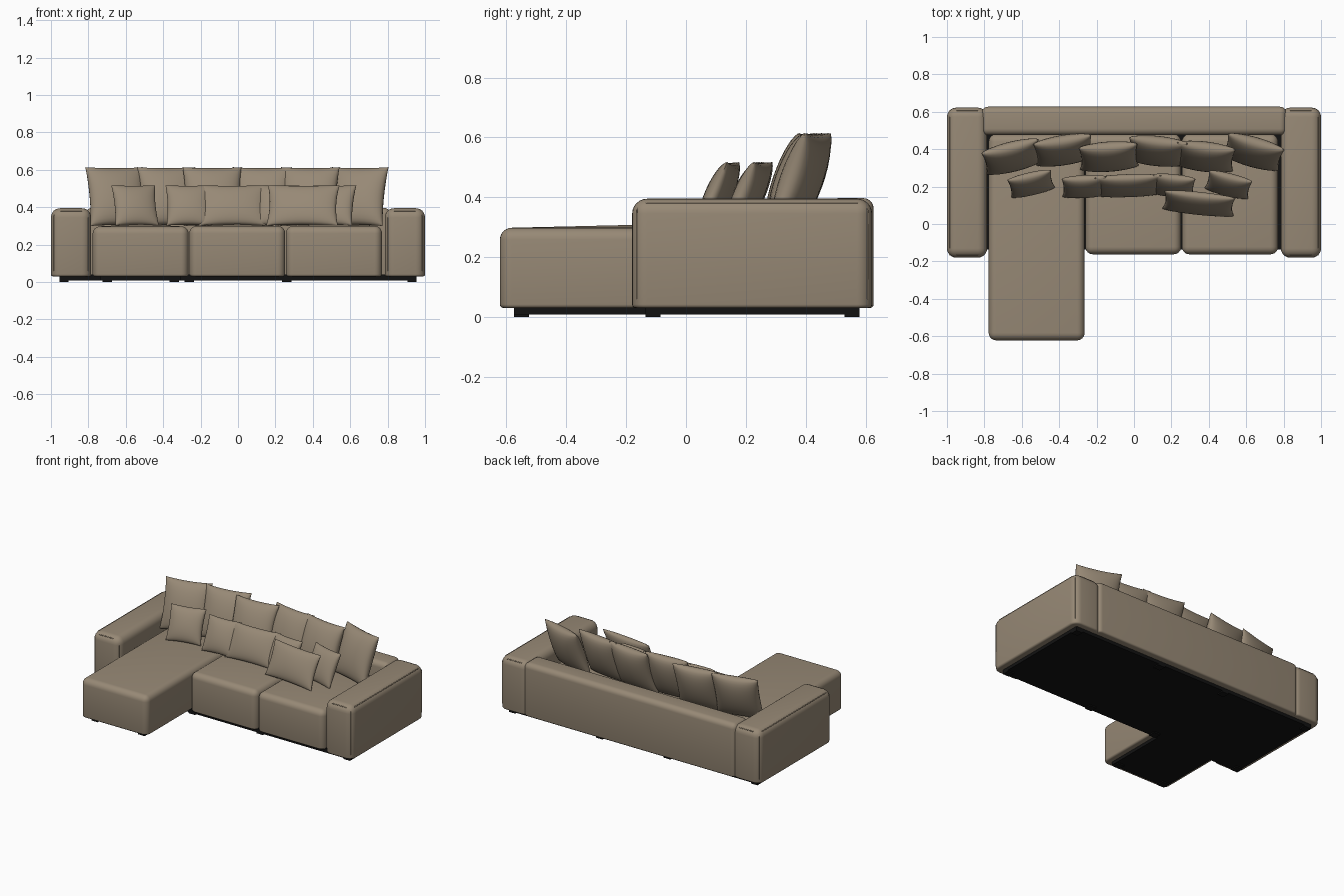
import bpy, bmesh, math
from mathutils import Matrix, Vector

cube = bpy.data.objects.get("Cube")
if cube:
    bpy.data.objects.remove(cube, do_unlink=True)


def material(name, color):
    mat = bpy.data.materials.new(name)
    mat.use_nodes = True
    mat.diffuse_color = color
    mat.node_tree.nodes["Principled BSDF"].inputs["Base Color"].default_value = color
    return mat


fabric = material("taupe fabric", (0.31, 0.25, 0.18, 1))
black = material("black base", (0.006, 0.006, 0.006, 1))


def finish(bm, name, mat, angle=40):
    bmesh.ops.recalc_face_normals(bm, faces=bm.faces)
    mesh = bpy.data.meshes.new(name)
    bm.to_mesh(mesh)
    bm.free()
    mesh.shade_smooth()
    mesh.set_sharp_from_angle(angle=math.radians(angle))
    mesh.materials.append(mat)
    obj = bpy.data.objects.new(name, mesh)
    bpy.context.collection.objects.link(obj)
    return obj


def box(name, x, y, z, mat, radius=0.0, crown=0.0):
    """Block between ranges; soft upper edges, tighter bottom rim, domed top."""
    bm = bmesh.new()
    bmesh.ops.create_cube(bm, size=1)
    for v in bm.verts:
        v.co = [r[0] if c < 0 else r[1] for c, r in zip(v.co, (x, y, z))]

    def at_bottom(e):
        return all(v.co.z < z[0] + 1e-4 for v in e.verts)

    if radius:
        bmesh.ops.bevel(bm, geom=[e for e in bm.edges if not at_bottom(e)],
                        offset=radius, segments=6, profile=0.5, affect='EDGES')
        rim = [e for e in bm.edges if at_bottom(e)]
        bmesh.ops.bevel(bm, geom=rim, offset=0.012, segments=3,
                        profile=0.5, affect='EDGES')
    if crown:
        top = max(bm.faces, key=lambda f: f.calc_center_median().z)
        center = bmesh.ops.poke(bm, faces=[top])["verts"]
        for v in center:
            v.co.z += crown
    return finish(bm, name, mat)


def seam(name, points):
    curve = bpy.data.curves.new(name, 'CURVE')
    curve.dimensions = '3D'
    curve.bevel_depth = 0.003
    curve.bevel_resolution = 1
    line = curve.splines.new('POLY')
    line.points.add(len(points) - 1)
    for p, co in zip(line.points, points):
        p.co = (*co, 1)
    curve.materials.append(fabric)
    obj = bpy.data.objects.new(name, curve)
    bpy.context.collection.objects.link(obj)


def pillow(name, x, y, z, width, height, depth, yaw, lean):
    """Two bulging panels joined at a seam, with pointed corners."""
    bm = bmesh.new()
    bmesh.ops.create_grid(bm, x_segments=16, y_segments=16, size=1)
    for v in bm.verts:
        u, w = (math.sin(c * math.pi / 2) for c in v.co.xy)
        fill = max(0, (1 - u * u) * (1 - w * w)) ** 0.42
        v.co = Vector((width / 2 * u * (1 - 0.07 * (1 - w * w)),
                       -depth / 2 * fill,
                       height / 2 * w * (1 - 0.05 * (1 - u * u))))
    copy = bmesh.ops.duplicate(bm, geom=bm.verts[:] + bm.edges[:] + bm.faces[:])
    for v in copy["geom"]:
        if isinstance(v, bmesh.types.BMVert):
            v.co.y *= -1
    bmesh.ops.remove_doubles(bm, verts=bm.verts, dist=1e-5)
    obj = finish(bm, name, fabric, 50)
    obj.matrix_world = (Matrix.Translation((x, y, z))
                        @ Matrix.Rotation(math.radians(yaw), 4, 'Z')
                        @ Matrix.Rotation(math.radians(-lean), 4, 'X'))


# Backrest and arms with piping along their rounded edges
box("backrest", (-0.815, 0.815), (0.475, 0.627), (0.03, 0.397), fabric, 0.035)
for side, s in (("left", 1), ("right", -1)):
    xs = sorted((0.785 * s, s))
    box(side + "_arm", xs, (-0.18, 0.622), (0.03, 0.395), fabric, 0.05)
    inner, outer = 0.8 * s, 0.985 * s
    front, back, top = -0.165, 0.607, 0.38
    seam(side + "_arm_outer_seam",
         [(outer, front, 0.06), (outer, front, 0.355), (outer - 0.01 * s, front + 0.01, 0.375),
          (outer, front + 0.035, top), (outer, back - 0.035, top),
          (outer - 0.01 * s, back - 0.01, 0.375), (outer, back, 0.355), (outer, back, 0.06)])
    seam(side + "_arm_inner_seam", [(inner, front, 0.06), (inner, front, 0.345)])
    for end, y in (("front", front), ("back", back)):
        seam(f"{side}_arm_{end}_seam",
             [(inner + 0.035 * s, y, top), (outer - 0.035 * s, y, top)])

# Seats
box("chaise_seat", (-0.777, -0.264), (-0.622, 0.48), (0.03, 0.298), fabric, 0.04, 0.012)
box("middle_seat", (-0.26, 0.252), (-0.162, 0.48), (0.03, 0.3), fabric, 0.04, 0.01)
box("left_seat", (0.256, 0.77), (-0.162, 0.48), (0.03, 0.3), fabric, 0.04, 0.01)

# Recessed base and feet
box("main_base", (-0.955, 0.955), (-0.135, 0.58), (0.008, 0.04), black)
box("chaise_base", (-0.735, -0.305), (-0.575, -0.1), (0.008, 0.04), black)
feet = [(x, y) for x in (-0.93, -0.26, 0.26, 0.93) for y in (-0.11, 0.555)]
feet += [(-0.7, -0.55), (-0.34, -0.55)]
for i, (x, y) in enumerate(feet):
    box(f"foot_{i + 1}", (x - 0.025, x + 0.025), (y - 0.025, y + 0.025), (0, 0.02), black)

# Large back cushions: x, y, yaw
for i, (x, y, yaw) in enumerate([(-0.65, 0.36, 14), (-0.375, 0.395, 9), (-0.135, 0.36, 4),
                                 (0.125, 0.39, -6), (0.38, 0.36, -7), (0.638, 0.385, -16)]):
    pillow(f"back_cushion_{i + 1}", x, y, 0.457, 0.315, 0.335, 0.12, yaw, 20)

# Small throw pillows: x, y, width, yaw
for i, (x, y, w, yaw) in enumerate([(-0.55, 0.215, 0.24, 13), (-0.265, 0.2, 0.24, 3),
                                    (-0.03, 0.205, 0.36, 2), (0.21, 0.205, 0.23, -6),
                                    (0.505, 0.21, 0.24, -14), (0.347, 0.11, 0.385, -6)]):
    pillow(f"throw_pillow_{i + 1}", x, y, 0.41, w, 0.235, 0.085, yaw, 24)
